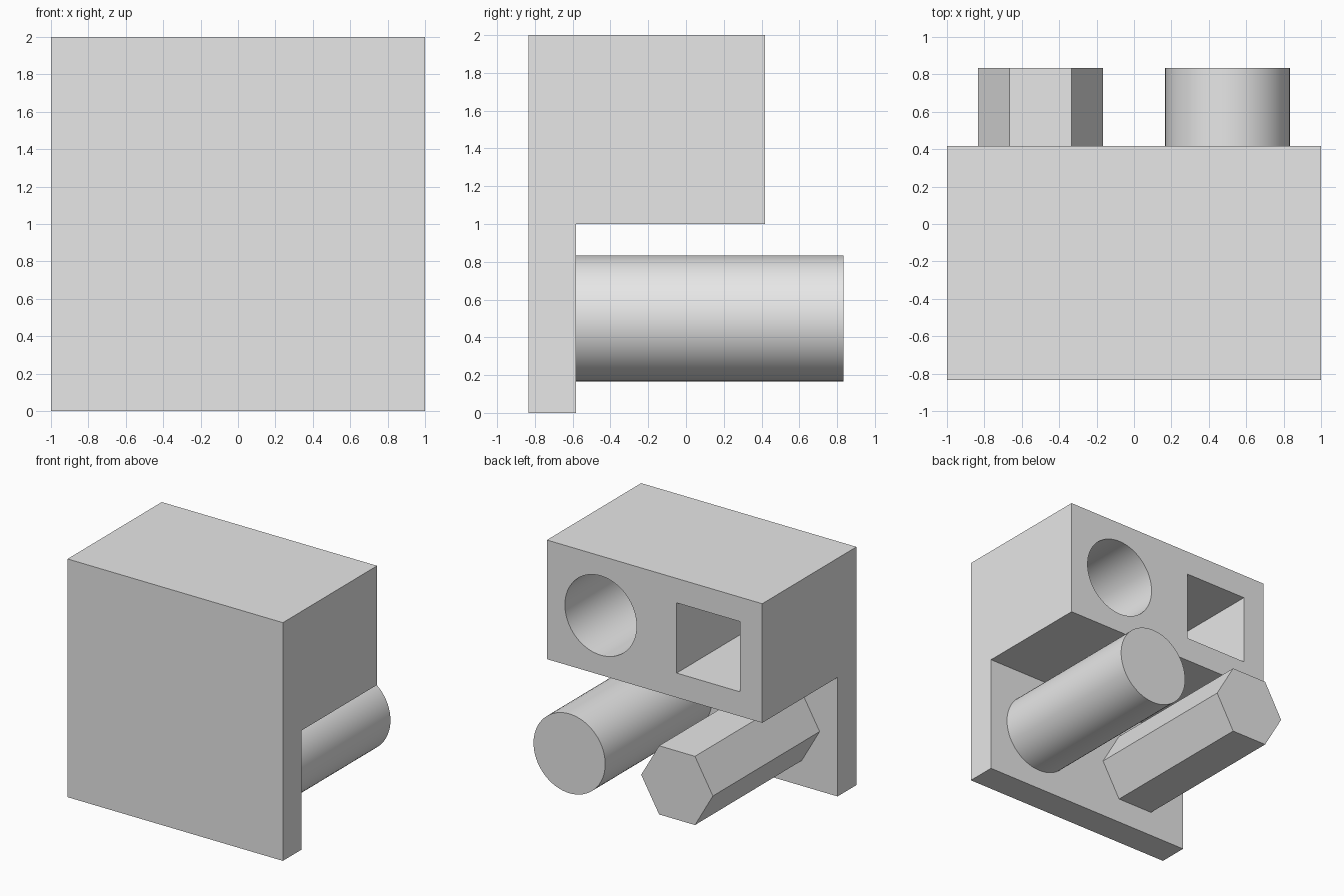
import bpy
import bmesh
from math import cos, sin, tau, radians
from mathutils import Vector

cube = bpy.data.objects.get("Cube")
if cube:
    bpy.data.objects.remove(cube, do_unlink=True)

grey = bpy.data.materials.new("plain grey")
grey.use_nodes = True
grey.diffuse_color = (0.8, 0.8, 0.8, 1)
grey.node_tree.nodes["Principled BSDF"].inputs["Base Color"].default_value = (0.8, 0.8, 0.8, 1)

PLATE_FRONT, PLATE_BACK = -0.833, -0.583
BLOCK_BACK, PEG_END = 0.417, 0.833
RADIUS = 0.333


def prism(name, points, travel):
    """Extrude a closed outline along a vector."""
    bm = bmesh.new()
    face = bm.faces.new([bm.verts.new(p) for p in points])
    swept = bmesh.ops.extrude_face_region(bm, geom=[face], use_keep_orig=True)
    moved = [v for v in swept["geom"] if isinstance(v, bmesh.types.BMVert)]
    bmesh.ops.translate(bm, verts=moved, vec=Vector(travel))
    bmesh.ops.recalc_face_normals(bm, faces=bm.faces)
    mesh = bpy.data.meshes.new(name)
    bm.to_mesh(mesh)
    bm.free()
    mesh.materials.append(grey)
    obj = bpy.data.objects.new(name, mesh)
    bpy.context.collection.objects.link(obj)
    return obj


def rod(name, sides, radius, x, z, y0, y1, turn=0.0):
    """Regular prism lying along y."""
    angles = [turn + tau * i / sides for i in range(sides)]
    ring = [(x + radius * cos(a), y0, z + radius * sin(a)) for a in angles]
    return prism(name, ring, (0, y1 - y0, 0))


def select_only(obj):
    bpy.ops.object.select_all(action="DESELECT")
    obj.select_set(True)
    bpy.context.view_layer.objects.active = obj


# Body: thin plate with a deep block along its upper half
outline = [(PLATE_FRONT, 0), (PLATE_BACK, 0), (PLATE_BACK, 1),
           (BLOCK_BACK, 1), (BLOCK_BACK, 2), (PLATE_FRONT, 2)]
body = prism("body", [(-1, y, z) for y, z in outline], (2, 0, 0))

# Round and square sockets in the back of the block
cutters = [
    rod("round_cutter", 64, RADIUS, 0.5, 1.5, PLATE_BACK, 0.6),
    rod("square_cutter", 4, 0.417, -0.5, 1.5, PLATE_BACK, 0.6, tau / 8),
]
select_only(body)
for cutter in cutters:
    cutter.hide_render = True
    cut = body.modifiers.new(cutter.name, "BOOLEAN")
    cut.operation = "DIFFERENCE"
    cut.solver = "EXACT"
    cut.object = cutter
    bpy.ops.object.modifier_apply(modifier=cut.name)
    bpy.data.objects.remove(cutter, do_unlink=True)

# Pegs below the block
round_peg = rod("round_peg", 64, RADIUS, 0.5, 0.5, PLATE_BACK, PEG_END)
hexagonal_peg = rod("hexagonal_peg", 6, RADIUS, -0.5, 0.5, PLATE_BACK, PEG_END)

for part in (body, round_peg, hexagonal_peg):
    select_only(part)
    bpy.ops.object.shade_smooth_by_angle(angle=radians(30))
